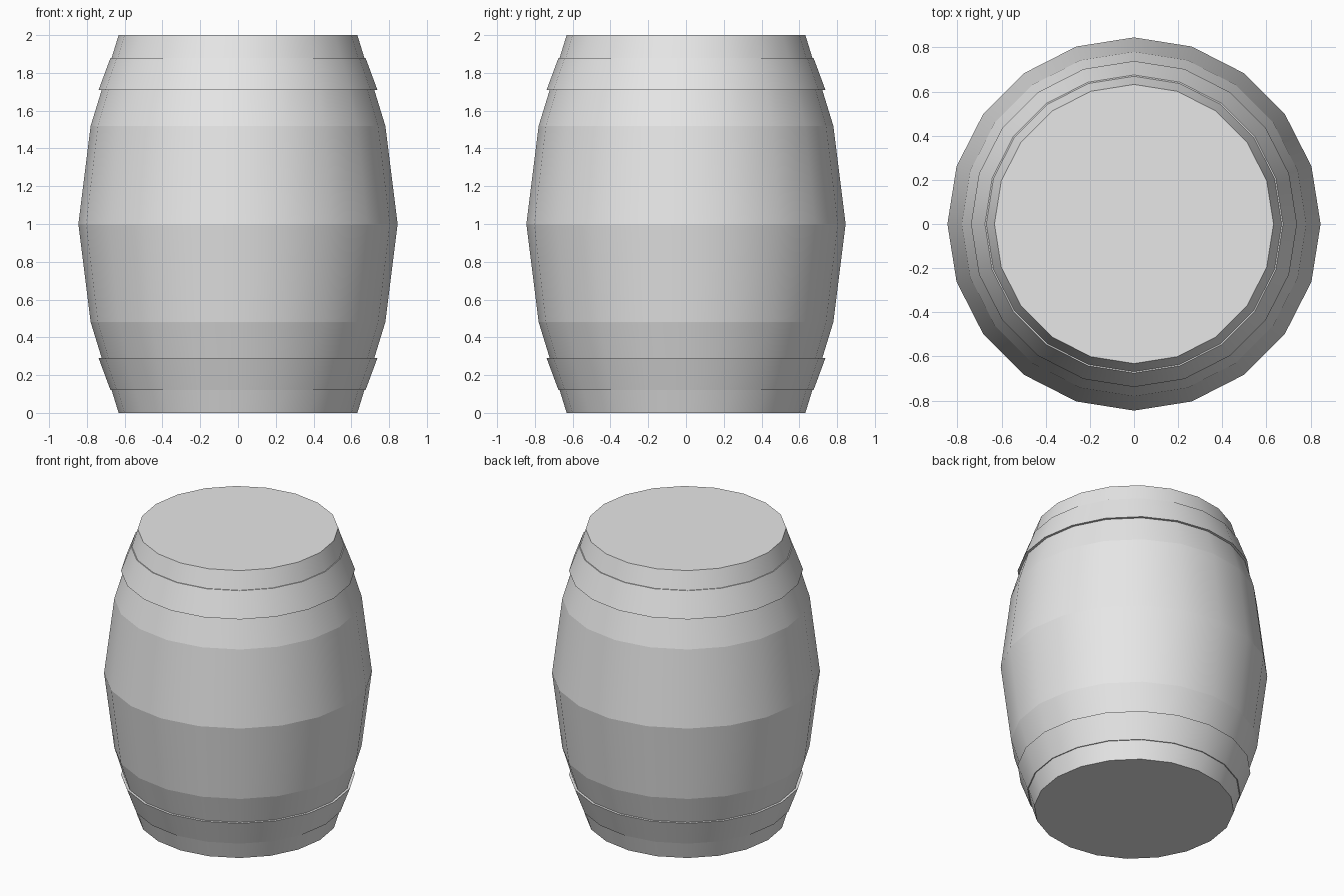
import bpy
import bmesh
from math import cos, sin, tau

SIDES = 20

cube = bpy.data.objects.get("Cube")
if cube:
    bpy.data.objects.remove(cube, do_unlink=True)

grey = bpy.data.materials.new("plain grey")
grey.use_nodes = True
grey.diffuse_color = (0.8, 0.8, 0.8, 1)
grey.node_tree.nodes["Principled BSDF"].inputs["Base Color"].default_value = (0.8, 0.8, 0.8, 1)


def lathe(name, profile, closed=False):
    """Spin (radius, height) points; smooth around, with crisp ring edges."""
    bm = bmesh.new()
    rings = [[bm.verts.new((r * cos(tau * i / SIDES), r * sin(tau * i / SIDES), z))
              for i in range(SIDES)] for r, z in profile]
    pairs = list(zip(rings, rings[1:]))
    if closed:
        pairs.append((rings[-1], rings[0]))
    else:
        bm.faces.new(rings[0])
        bm.faces.new(rings[-1])
    for low, high in pairs:
        for i in range(SIDES):
            j = (i + 1) % SIDES
            bm.faces.new((low[i], low[j], high[j], high[i]))
    bmesh.ops.recalc_face_normals(bm, faces=bm.faces)
    for face in bm.faces:
        face.smooth = len(face.verts) == 4
    for ring in rings:
        for i in range(SIDES):
            bm.edges.get((ring[i - 1], ring[i])).smooth = False
    mesh = bpy.data.meshes.new(name)
    bm.to_mesh(mesh)
    bm.free()
    mesh.materials.append(grey)
    obj = bpy.data.objects.new(name, mesh)
    bpy.context.collection.objects.link(obj)
    return obj


# Bulging body with flat lids
lathe("barrel_body", [(0.632, 0), (0.78, 0.48), (0.845, 1), (0.78, 1.52), (0.632, 2)])

# Flared hoops, mirrored top and bottom
hoop = [(0.64, 0.12), (0.675, 0.12), (0.738, 0.29), (0.70, 0.29)]
lathe("lower_hoop", hoop, closed=True)
lathe("upper_hoop", [(r, 2 - z) for r, z in hoop], closed=True)
